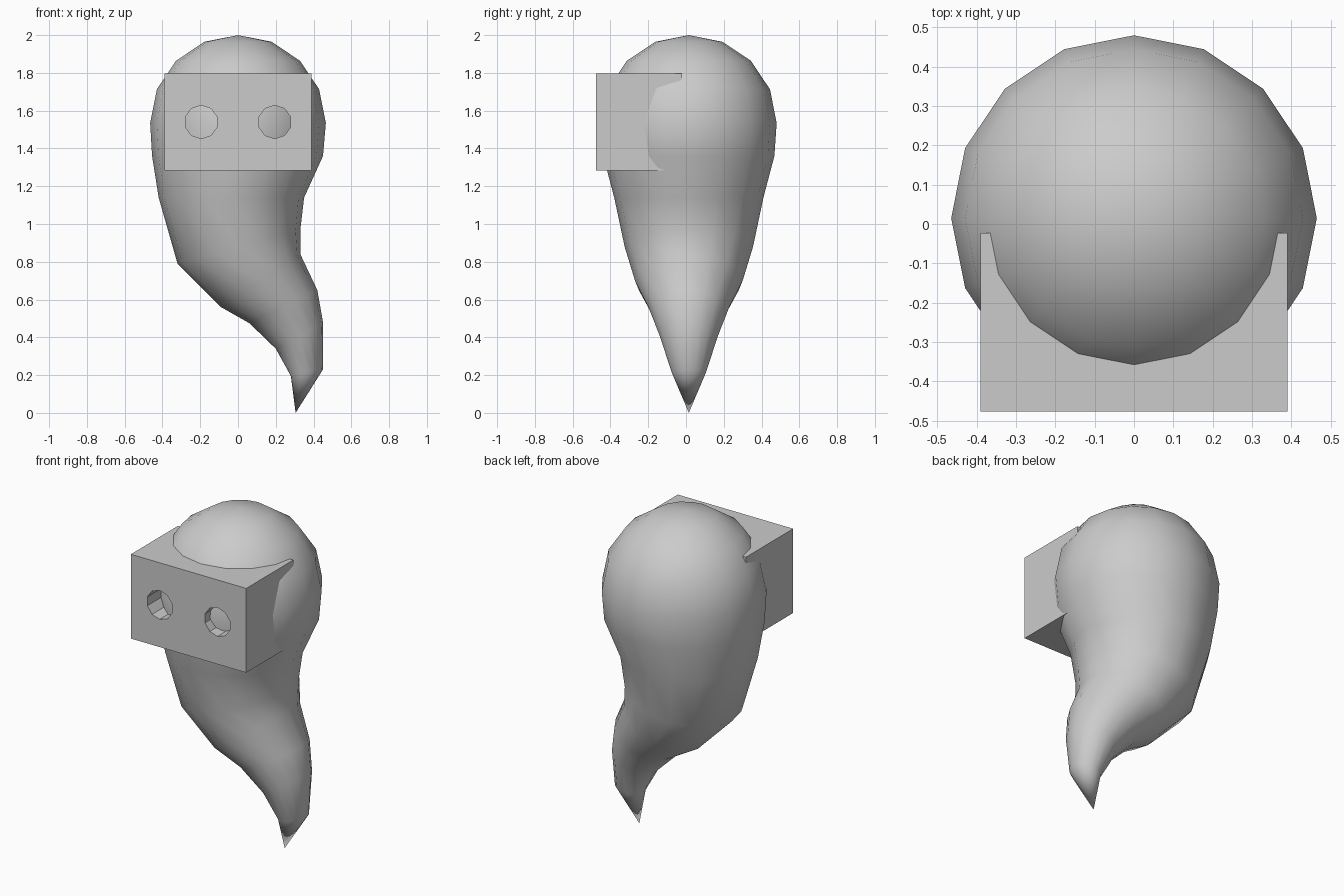
import bpy, bmesh
from math import sin, cos, pi
from mathutils import Vector

if "Cube" in bpy.data.objects:
    bpy.data.objects.remove(bpy.data.objects["Cube"])

SIDES, R, CY, CZ = 16, 0.465, 0.015, 1.535


def smooth(obj, angle):
    bpy.ops.object.select_all(action='DESELECT')
    obj.select_set(True)
    bpy.context.view_layer.objects.active = obj
    bpy.ops.object.shade_smooth_by_angle(angle=angle)


# Ring list: left point (x, z), right point (x, z), half depth in y
rings = []
for i in range(1, 5):  # domed head, upper half of a sphere
    a = i * pi / 8
    r, z = R * sin(a), CZ + R * cos(a)
    rings.append(((-r, z), (r, z), r))
rings += [  # curling tail, with tilted rings
    ((-.455, 1.36), (.45, 1.36), .453),
    ((-.42, 1.14), (.35, 1.14), .395),
    ((-.32, .79), (.33, .97), .34),
    ((-.09, .56), (.33, .84), .285),
    ((.06, .475), (.42, .65), .215),
    ((.20, .34), (.45, .48), .155),
    ((.28, .195), (.45, .23), .09),
]

# Ghost-shaped body
bm = bmesh.new()
loops = []
for (lx, lz), (rx, rz), hy in rings:
    mid = Vector(((lx + rx) / 2, CY, (lz + rz) / 2))
    half = Vector(((rx - lx) / 2, 0, (rz - lz) / 2))
    loops.append([bm.verts.new(mid + half * cos(t) + Vector((0, hy * sin(t), 0)))
                  for t in (2 * pi * k / SIDES for k in range(SIDES))])
top = bm.verts.new((0, CY, 2))
tip = bm.verts.new((.305, CY, 0))
for k in range(SIDES):
    n = (k + 1) % SIDES
    bm.faces.new((top, loops[0][k], loops[0][n]))
    bm.faces.new((tip, loops[-1][n], loops[-1][k]))
    for a, b in zip(loops, loops[1:]):
        bm.faces.new((a[k], b[k], b[n], a[n]))
bmesh.ops.recalc_face_normals(bm, faces=bm.faces)
mesh = bpy.data.meshes.new("body")
bm.to_mesh(mesh)
bm.free()
body = bpy.data.objects.new("body", mesh)
bpy.context.collection.objects.link(body)
smooth(body, pi / 2)

# Headset block
bpy.ops.mesh.primitive_cube_add(size=1, location=(0, -.25, 1.54))
headset = bpy.context.object
headset.name = "headset"
headset.scale = (.78, .455, .515)
bpy.ops.object.transform_apply(location=False, scale=True)

# Two eye holes cut into the headset front
for x in (-.195, .195):
    bpy.ops.mesh.primitive_cylinder_add(vertices=10, radius=.088, depth=.4,
                                        location=(x, -.45, 1.54),
                                        rotation=(pi / 2, 0, 0))
    cutter = bpy.context.object
    cutter.name = "eye_hole_cutter"
    cutter.hide_render = True
    mod = headset.modifiers.new("eye_hole", 'BOOLEAN')
    mod.operation = 'DIFFERENCE'
    mod.solver = 'EXACT'
    mod.object = cutter
    bpy.context.view_layer.objects.active = headset
    bpy.ops.object.modifier_apply(modifier=mod.name)
    bpy.data.objects.remove(cutter)
